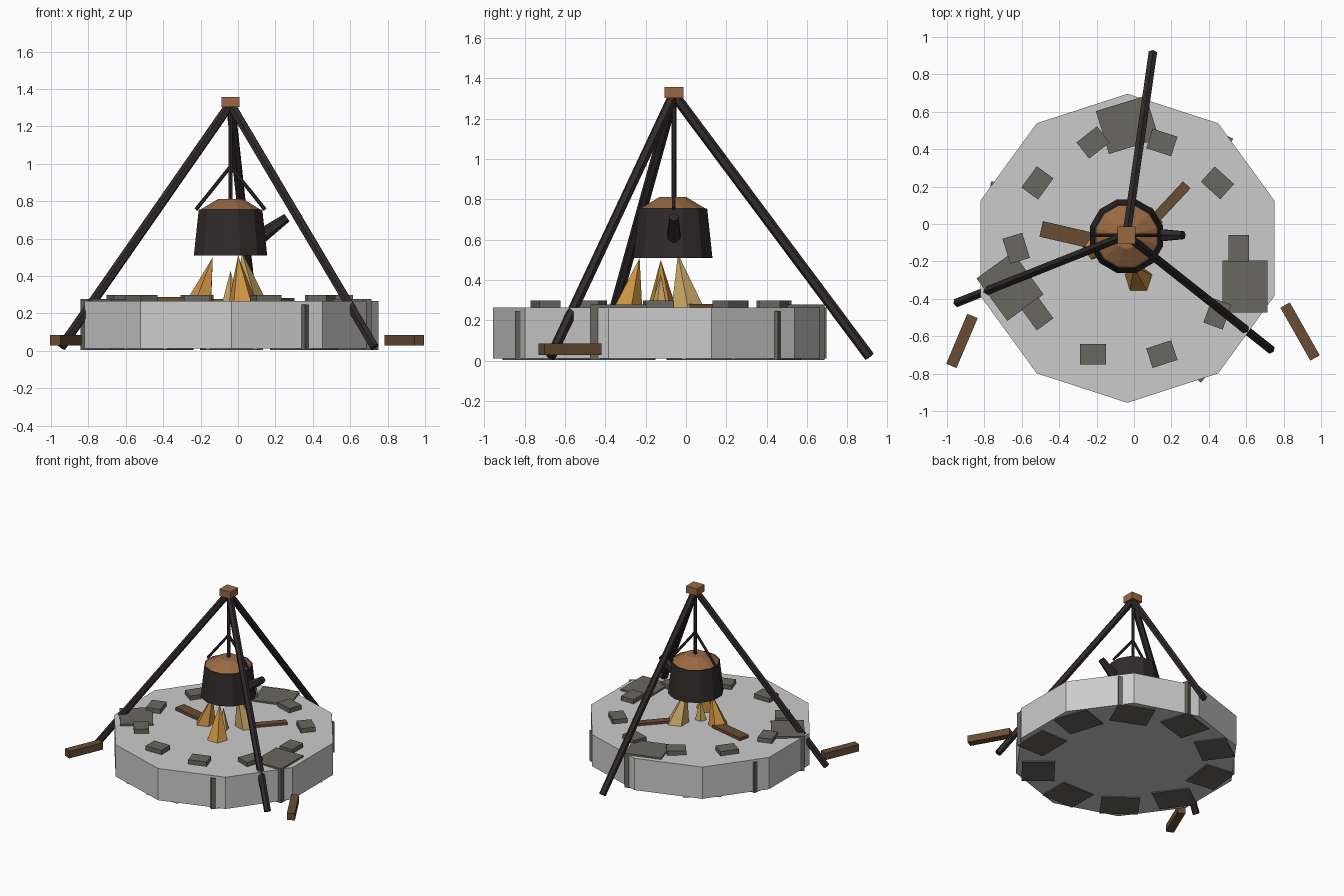
import bpy, bmesh
from math import radians, cos, sin, pi, tau
from mathutils import Vector, Matrix

cube = bpy.data.objects.get("Cube")
if cube:
    bpy.data.objects.remove(cube, do_unlink=True)


def material(name, rgb):
    m = bpy.data.materials.new(name)
    m.use_nodes = True
    m.diffuse_color = (*rgb, 1)
    m.node_tree.nodes["Principled BSDF"].inputs["Base Color"].default_value = (*rgb, 1)
    return m


ash = material("pale_ash", (0.6, 0.6, 0.6))
rock = material("grey_rock", (0.14, 0.135, 0.115))
iron = material("dark_iron", (0.03, 0.023, 0.024))
copper = material("copper_brown", (0.32, 0.14, 0.055))
bark = material("log_brown", (0.14, 0.075, 0.035))
amber = material("amber_flame", (0.60, 0.29, 0.055))
gold = material("pale_flame", (0.60, 0.39, 0.13))


def finish(name, bm, mat, matrix=Matrix()):
    mesh = bpy.data.meshes.new(name)
    bmesh.ops.recalc_face_normals(bm, faces=bm.faces)
    bm.to_mesh(mesh)
    bm.free()
    mesh.materials.append(mat)
    ob = bpy.data.objects.new(name, mesh)
    ob.matrix_world = matrix
    bpy.context.collection.objects.link(ob)
    return ob


def box(name, centre, size, mat, yaw=0, pitch=0):
    bm = bmesh.new()
    bmesh.ops.create_cube(bm, size=1, matrix=Matrix.Diagonal((*size, 1)))
    turn = Matrix.Rotation(radians(yaw), 4, 'Z') @ Matrix.Rotation(radians(pitch), 4, 'Y')
    return finish(name, bm, mat, Matrix.Translation(centre) @ turn)


def frustum(name, centre, r1, r2, z1, z2, sides, mat, offset=0):
    bm = bmesh.new()
    bmesh.ops.create_cone(bm, cap_ends=True, segments=sides, radius1=r1, radius2=r2,
                          depth=z2 - z1, matrix=Matrix.Rotation(offset, 4, 'Z'))
    return finish(name, bm, mat, Matrix.Translation((*centre, (z1 + z2) / 2)))


def bar(name, a, b, r1, r2, mat, sides=6):
    a, b = Vector(a), Vector(b)
    bm = bmesh.new()
    bmesh.ops.create_cone(bm, cap_ends=True, segments=sides, radius1=r1, radius2=r2,
                          depth=(b - a).length)
    turn = (b - a).to_track_quat('Z', 'Y').to_matrix().to_4x4()
    return finish(name, bm, mat, Matrix.Translation((a + b) / 2) @ turn)


def flame(name, base, apex, radius, mat, spin):
    bm = bmesh.new()
    ring = [bm.verts.new((base[0] + radius * cos(spin + tau * i / 5),
                          base[1] + radius * sin(spin + tau * i / 5), 0.26)) for i in range(5)]
    tip = bm.verts.new(apex)
    bm.faces.new(ring)
    for i in range(5):
        bm.faces.new((ring[i], ring[(i + 1) % 5], tip))
    return finish(name, bm, mat)


# Ten-sided hearth bed
hearth = (-0.035, -0.13)
frustum("hearth_bed", hearth, 0.826, 0.826, 0.012, 0.265, 10, ash)


def around(radius, angle):
    a = radians(angle)
    return hearth[0] + radius * cos(a), hearth[1] + radius * sin(a)


# Foundation stones set into the bed, some skewed so their corners break the rim
skew = [0, 12, 17, 0, 11, 18, 0, 0, 15, 18]
for i, extra in enumerate(skew):
    angle = 18 + 36 * i
    top = 0.278 if i in (2, 5, 9) else 0.247
    x, y = around(0.66, angle)
    box(f"foundation_stone_{i}", (x, y, (top + 0.004) / 2), (0.28, 0.24, top - 0.004),
        rock, angle - 90 + extra)

# Smaller ring stones on top
skew = [0, 12, 0, 20, 0, 17, 0, 18, 0, 16]
for i, extra in enumerate(skew):
    angle = 36 * i
    x, y = around(0.595, angle)
    box(f"ring_stone_{i}", (x, y, 0.272), (0.14, 0.11, 0.055), rock, angle - 90 + extra)

# Tripod with its top block
apex = (-0.04, -0.06, 1.32)
feet = {"back": (0.10, 0.91, 0.02), "right": (-0.945, -0.42, 0.02), "left": (0.73, -0.67, 0.02)}
for side, foot in feet.items():
    bar(f"tripod_leg_{side}", foot, apex, 0.026, 0.026, iron)
box("tripod_block", (-0.04, -0.06, 1.33), (0.095, 0.095, 0.055), copper)

# Hanging rod and forked hanger
bar("hanging_rod", (-0.04, -0.06, 0.80), (-0.04, -0.06, 1.31), 0.012, 0.012, iron)
for side in (-1, 1):
    bar(f"hanger_arm_{side}", (-0.04 + side * 0.185, -0.06, 0.755), (-0.04, -0.06, 0.985),
        0.010, 0.010, iron)

# Pot, lid and spout
pot = (-0.04, -0.065)
frustum("pot_body", pot, 0.203, 0.176, 0.51, 0.755, 12, iron, pi / 12)
frustum("pot_lid", pot, 0.172, 0.068, 0.752, 0.812, 12, copper, pi / 12)
bar("pot_spout", (0.07, -0.06, 0.575), (0.262, -0.06, 0.712), 0.045, 0.024, iron)

# Flames
flame("flame_right", (-0.205, -0.12), (-0.135, -0.125, 0.50), 0.075, amber, 0.6)
flame("flame_front", (0.025, -0.295), (0.0, -0.23, 0.51), 0.078, amber, 0.3)
flame("flame_back", (0.07, 0.01), (0.02, -0.04, 0.53), 0.085, gold, 0.0)
flame("flame_middle", (-0.04, -0.13), (-0.04, -0.125, 0.43), 0.045, gold, 0.9)

# Logs in the fire and beside the hearth
box("fire_log_right", (-0.35, -0.06, 0.262), (0.30, 0.085, 0.05), bark, -13)
box("fire_log_left", (0.18, 0.10, 0.26), (0.30, 0.055, 0.045), bark, 47)
box("side_log_left", (0.888, -0.575, 0.057), (0.325, 0.058, 0.055), bark, -60.5)
box("side_log_right", (-0.92, -0.625, 0.057), (0.29, 0.06, 0.055), bark, 67)
